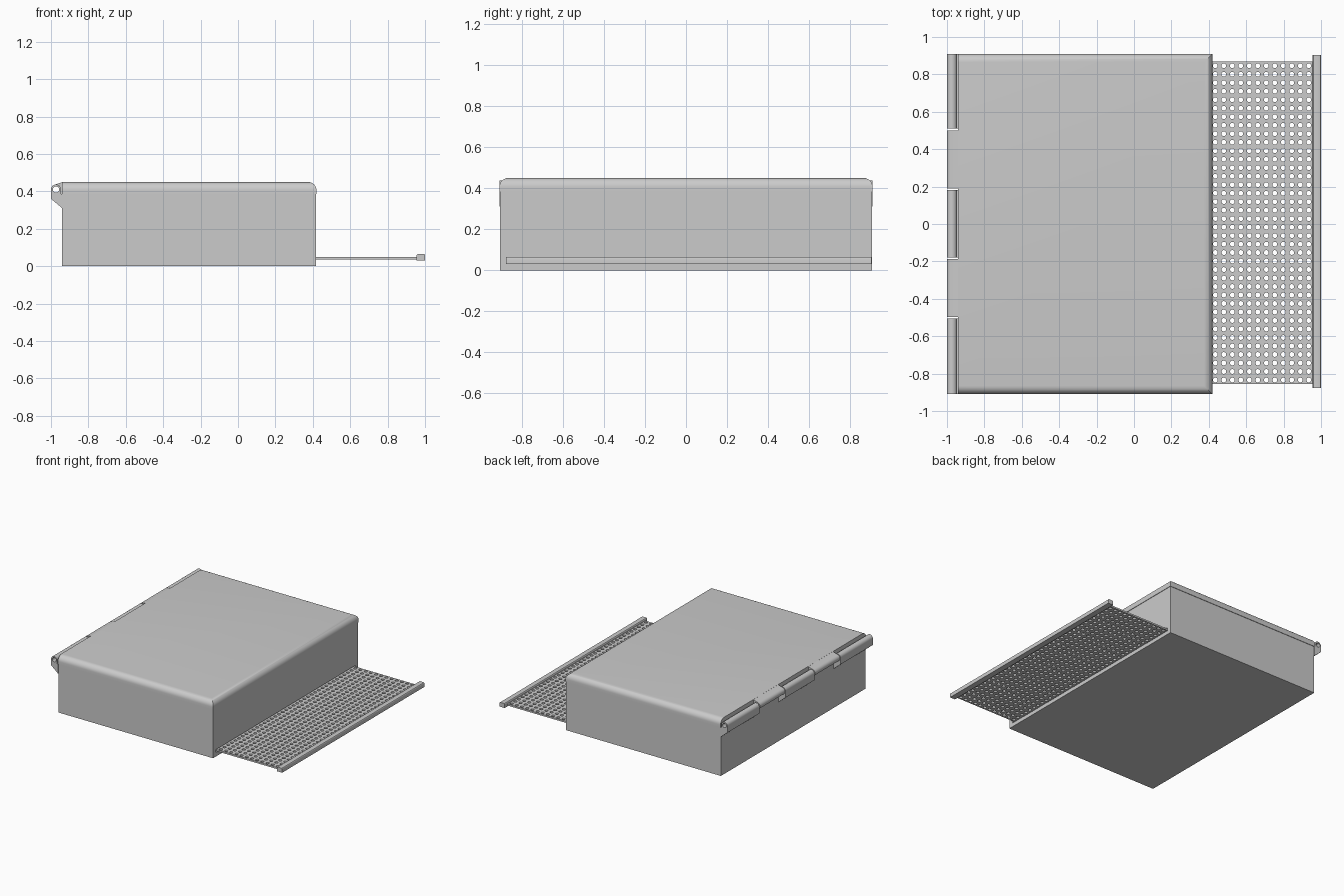
import bpy, bmesh, math

if "Cube" in bpy.data.objects:
    bpy.data.objects.remove(bpy.data.objects["Cube"])


def make_object(name, bm, smooth=False):
    bmesh.ops.recalc_face_normals(bm, faces=bm.faces)
    me = bpy.data.meshes.new(name)
    bm.to_mesh(me)
    bm.free()
    ob = bpy.data.objects.new(name, me)
    bpy.context.collection.objects.link(ob)
    if smooth:
        finish(ob)
    return ob


def finish(ob):
    ob.data.shade_smooth()
    ob.data.set_sharp_from_angle(angle=math.radians(30))


def box_bm(lo, hi):
    bm = bmesh.new()
    bmesh.ops.create_cube(bm, size=1)
    for v in bm.verts:
        v.co = [lo[i] if v.co[i] < 0 else hi[i] for i in range(3)]
    return bm


def prism(name, profile, y0, y1):
    bm = bmesh.new()
    face = bm.faces.new([bm.verts.new((x, y0, z)) for x, z in profile])
    ext = bmesh.ops.extrude_face_region(bm, geom=[face])
    for g in ext["geom"]:
        if isinstance(g, bmesh.types.BMVert):
            g.co.y = y1
    return make_object(name, bm)


def cut(ob, cutter):
    mod = ob.modifiers.new("cut", 'BOOLEAN')
    mod.operation = 'DIFFERENCE'
    mod.solver = 'EXACT'
    mod.object = cutter
    bpy.context.view_layer.objects.active = ob
    bpy.ops.object.modifier_apply(modifier=mod.name)
    bpy.data.objects.remove(cutter)


def arc(cx, cz, r, a0, a1, n):
    return [(cx + r * math.cos(math.radians(a0 + (a1 - a0) * i / n)),
             cz + r * math.sin(math.radians(a0 + (a1 - a0) * i / n))) for i in range(n + 1)]


# Hollow box with a slot for the tray in the right wall
body = make_object("box_body", box_bm((-0.94, -0.906, 0), (0.416, 0.906, 0.385)))
cut(body, make_object("cavity", box_bm((-0.91, -0.876, 0.03), (0.386, 0.876, 0.5))))
cut(body, make_object("slot", box_bm((0.3, -0.868, 0.03), (0.5, 0.874, 0.055))))

# Lid with rounded front, back and right top edges
bm = box_bm((-0.94, -0.91, 0.385), (0.42, 0.91, 0.45))
edges = [e for e in bm.edges if all(v.co.z > 0.44 for v in e.verts)
         and not all(v.co.x < -0.9 for v in e.verts)]
bmesh.ops.bevel(bm, geom=edges, offset=0.045, segments=8, profile=0.5, affect='EDGES')
lid = make_object("lid", bm)
cut(lid, make_object("lid_cavity", box_bm((-0.91, -0.876, 0.3), (0.386, 0.876, 0.42))))
finish(lid)

# Hinge knuckles, alternating between box and lid
CX, CZ, R = -0.973, 0.41, 0.027
box_profile = [(-0.94, 0.31), (-1.0, 0.36)] + arc(CX, CZ, R, 180, 0, 12) + [(-0.946, 0.385), (-0.94, 0.385)]
lid_profile = [(-0.938, 0.45)] + arc(CX, CZ, R, 110, 270, 10) + [(-0.938, 0.387)]
hinges = [("box_hinge", box_profile, -0.91, -0.505), ("box_hinge", box_profile, -0.18, 0.183),
          ("box_hinge", box_profile, 0.51, 0.91),
          ("lid_hinge", lid_profile, -0.497, -0.187), ("lid_hinge", lid_profile, 0.19, 0.5)]
for name, profile, y0, y1 in hinges:
    knuckle = prism(name, profile, y0, y1)
    cut(knuckle, prism("pin_hole", arc(CX, CZ, 0.017, 0, 345, 23), y0 - 0.1, y1 + 0.1))
    finish(knuckle)

# Perforated sliding tray: square cells, each with a round hole
P, HOLE, COLS, ROWS, SIDES = 0.0454, 0.013, 28, 38, 12
bm = bmesh.new()
for c in range(COLS):
    for r in range(ROWS):
        x, y = 0.957 - P * (c + 0.5), 0.006 + P * (r - (ROWS - 1) / 2)
        inner, outer = [], []
        for k in range(SIDES):
            a = 2 * math.pi * (k + 0.5) / SIDES
            ca, sa = math.cos(a), math.sin(a)
            s = P / 2 / max(abs(ca), abs(sa))
            inner.append(bm.verts.new((x + HOLE * ca, y + HOLE * sa, 0.036)))
            outer.append(bm.verts.new((x + s * ca, y + s * sa, 0.036)))
        for k in range(SIDES):
            j = (k + 1) % SIDES
            bm.faces.new((inner[k], outer[k], outer[j], inner[j]))
bmesh.ops.remove_doubles(bm, verts=bm.verts, dist=0.0005)
tray = make_object("perforated_tray", bm)
for v in tray.data.polygons[:1]:
    up = v.normal.z > 0
sol = tray.modifiers.new("thickness", 'SOLIDIFY')
sol.thickness = 0.013
sol.offset = 1 if up else -1

# Tray handle bar with softened edges
bm = box_bm((0.955, -0.876, 0.03), (1.0, 0.904, 0.065))
edges = [e for e in bm.edges if abs(e.verts[0].co.y - e.verts[1].co.y) > 1
         and e.verts[0].co.z > 0.05]
bmesh.ops.bevel(bm, geom=edges, offset=0.008, segments=3, profile=0.5, affect='EDGES')
make_object("tray_handle", bm, smooth=True)
